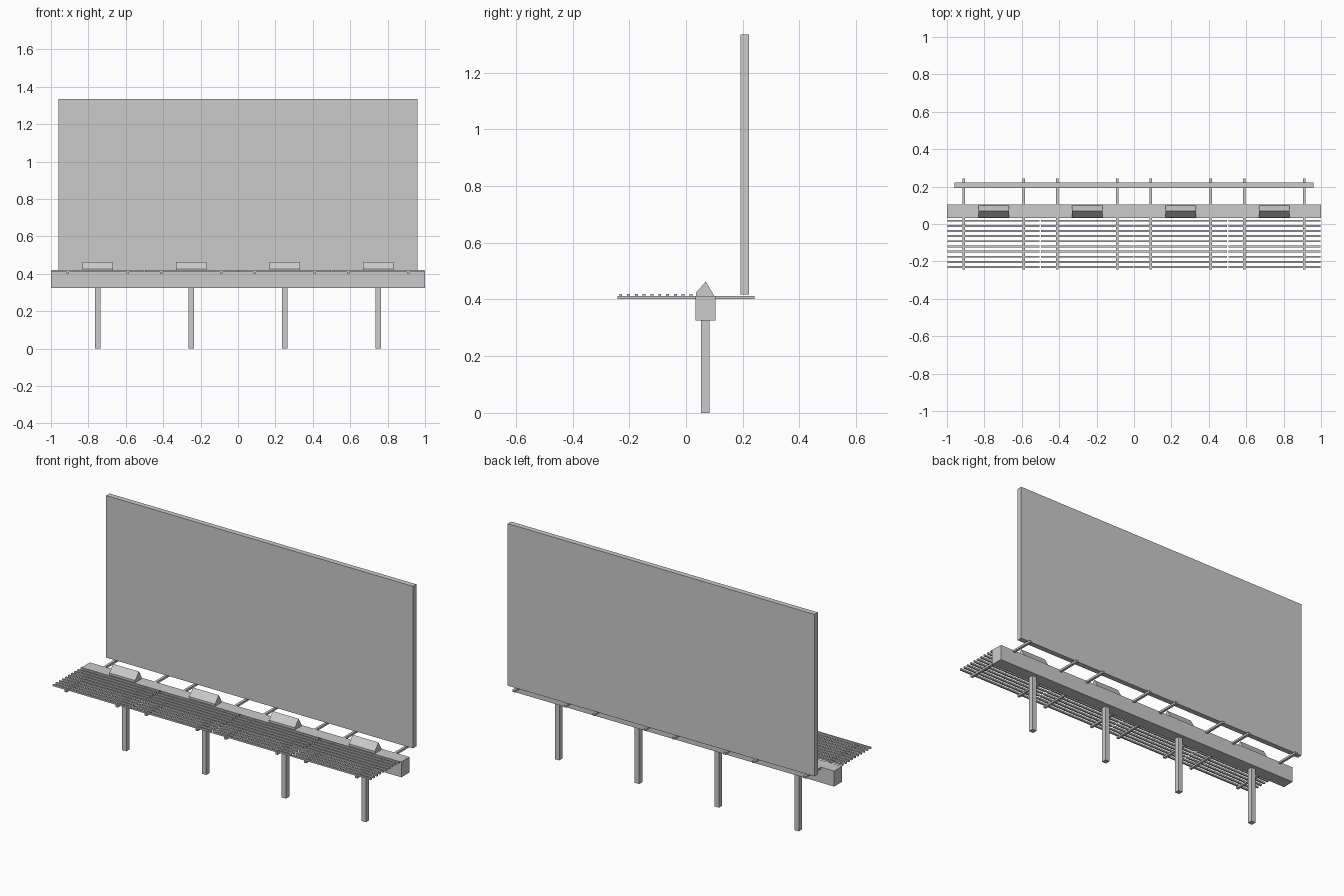
import bpy

if "Cube" in bpy.data.objects:
    bpy.data.objects.remove(bpy.data.objects["Cube"])


def box(name, x, y, z):
    """Box from (min, max) ranges on each axis."""
    bpy.ops.mesh.primitive_cube_add(
        size=1, location=[(a + b) / 2 for a, b in (x, y, z)])
    ob = bpy.context.object
    ob.name = name
    ob.scale = [b - a for a, b in (x, y, z)]
    bpy.ops.object.transform_apply(location=False, rotation=False, scale=True)
    return ob


def prism(name, profile, x0, x1):
    """Closed (y, z) profile extruded along x."""
    n = len(profile)
    verts = [(x, y, z) for x in (x0, x1) for y, z in profile]
    faces = [tuple(range(n))[::-1], tuple(range(n, 2 * n))]
    faces += [(i, (i + 1) % n, n + (i + 1) % n, n + i) for i in range(n)]
    mesh = bpy.data.meshes.new(name)
    mesh.from_pydata(verts, [], faces)
    ob = bpy.data.objects.new(name, mesh)
    bpy.context.collection.objects.link(ob)
    return ob


# Display board and main support beam
box("display_board", (-0.96, 0.96), (0.193, 0.223), (0.417, 1.334))
box("support_beam", (-1, 1), (0.033, 0.104), (0.325, 0.413))

# Four bays, each with a post, lamp, two cross rails and a slatted walkway
lamp_profile = [(0.036, 0.408), (0.098, 0.408), (0.098, 0.415),
                (0.07, 0.463), (0.036, 0.425)]
for cx in (-0.75, -0.25, 0.25, 0.75):
    box("post", (cx - 0.014, cx + 0.014), (0.053, 0.082), (0, 0.326))
    prism("flood_lamp", lamp_profile, cx - 0.081, cx + 0.081)
    for s in (-1, 1):
        rx = cx + s * 0.16
        box("cross_rail", (rx - 0.007, rx + 0.007), (-0.242, 0.242), (0.401, 0.4125))
    for i in range(10):
        y = -0.23 + i * 0.0275
        box("walkway_slat", (cx - 0.246, cx + 0.246),
            (y - 0.005, y + 0.005), (0.41, 0.419))
